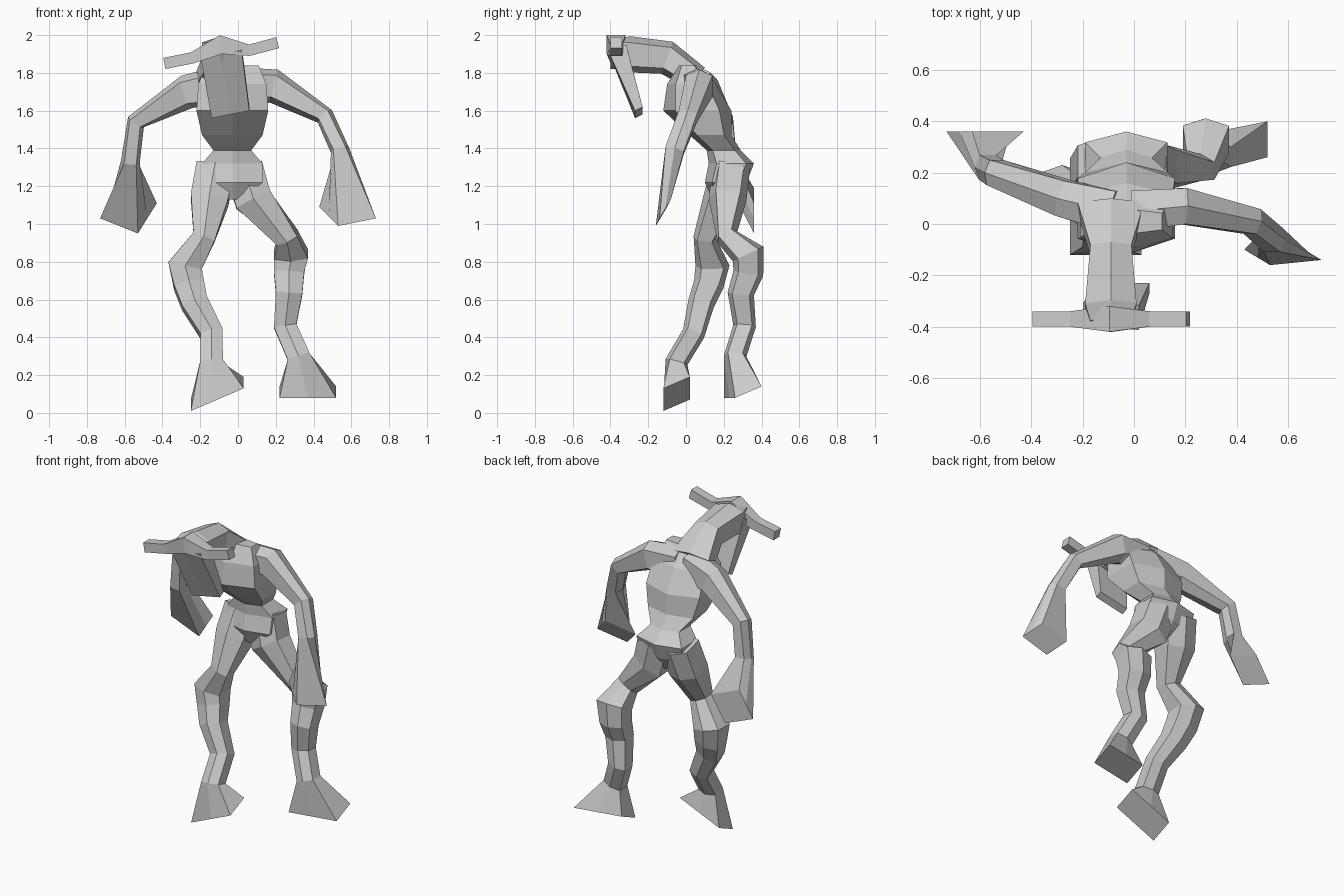
import bpy
import bmesh
from mathutils import Vector

cube = bpy.data.objects.get("Cube")
if cube:
    bpy.data.objects.remove(cube, do_unlink=True)

skin = bpy.data.materials.new("plain_grey")
skin.use_nodes = True
skin.diffuse_color = (0.6, 0.6, 0.6, 1)
skin.node_tree.nodes["Principled BSDF"].inputs["Base Color"].default_value = skin.diffuse_color

ACROSS, DEPTH, UP = Vector((1, 0, 0)), Vector((0, 1, 0)), Vector((0, 0, 1))


def add_ring(bm, centre, u, v, corner):
    """Six vertices: four corners plus a ridge point on two opposite sides."""
    return [bm.verts.new(centre + u * ridge + v * (flank * corner if ridge else flank))
            for flank in (-1, 1) for ridge in (flank, 0, -flank)]


def aligned(vector, reference):
    return vector if vector.dot(reference) > 0 else -vector


def loft(name, side, path, widths, depths, tip=None, corner=0.65, axis=None):
    """Faceted tube along a path; the optional tip is a flat box end made of
    a centre and two half axes. A fixed axis keeps all rings parallel."""
    centres = [Vector(point) for point in path]
    if tip:
        tip_centre, tip_u, tip_v = map(Vector, tip)
        centres.append(tip_centre)
    bm = bmesh.new()
    rings = []
    for i, centre in enumerate(centres):
        before = centres[max(i - 1, 0)]
        after = centres[min(i + 1, len(centres) - 1)]
        tangent = axis or ((centre - before).normalized() + (after - centre).normalized()).normalized()
        u = (side - tangent * side.dot(tangent)).normalized()
        v = tangent.cross(u)
        if i < len(path):
            rings.append(add_ring(bm, centre, u * widths[i], v * depths[i], corner))
        else:
            rings.append(add_ring(bm, centre, aligned(tip_u, u), aligned(tip_v, v), 1))
    for lower, upper in zip(rings, rings[1:]):
        for j in range(len(lower)):
            bm.faces.new((lower[j - 1], lower[j], upper[j], upper[j - 1]))
    bm.faces.new(rings[0])
    bm.faces.new(rings[-1])
    bmesh.ops.recalc_face_normals(bm, faces=bm.faces)
    mesh = bpy.data.meshes.new(name)
    bm.to_mesh(mesh)
    bm.free()
    mesh.materials.append(skin)
    bpy.context.collection.objects.link(bpy.data.objects.new(name, mesh))


def body_loft(name, centre_x, profile, axis=None):
    """Symmetric loft from a side profile of (y, z, half width, half depth)."""
    path = [(centre_x, y, z) for y, z, width, depth in profile]
    loft(name, ACROSS, path, [p[2] for p in profile], [p[3] for p in profile], axis=axis)


# Torso: hips, narrow waist, chest and hunched shoulders
body_loft("torso", -0.03, [
    (.2, 1.13, .04, .06),
    (.21, 1.22, .16, .11),
    (.24, 1.32, .16, .12),
    (.2, 1.39, .1, .09),
    (.13, 1.47, .16, .11),
    (.06, 1.6, .19, .18),
    (.03, 1.74, .18, .13),
    (.01, 1.84, .14, .05)], UP)

# Neck and head reaching forward
body_loft("neck_and_head", -0.09, [
    (.06, 1.77, .13, .07),
    (-.1, 1.88, .08, .09),
    (-.33, 1.9, .1, .1),
    (-.39, 1.94, .08, .04)])

# Legs from hip to ankle, each ending in a flared foot with a tilted sole
leg_radii = [.1, .1, .06, .09, .08, .07, .06, .06]
sole_slope = (0, .07, .03)
loft("left_leg", ACROSS, [
    (.03, .24, 1.3), (.08, .22, 1.13), (.26, .22, .93), (.28, .33, .84),
    (.27, .33, .74), (.27, .29, .63), (.25, .31, .46), (.32, .26, .3)],
    leg_radii, leg_radii, ((.37, .3, .11), (.15, .03, 0), sole_slope))
loft("right_leg", ACROSS, [
    (-.12, .24, 1.3), (-.15, .19, 1.13), (-.18, .1, .93), (-.28, .14, .78),
    (-.26, .12, .68), (-.23, .08, .58), (-.14, .04, .42), (-.14, -.05, .27)],
    leg_radii, leg_radii, ((-.11, -.05, .1), (.14, 0, .06), sole_slope))

# Arms from chest to wrist, each ending in a flared mitten hand
arm_widths = [.08, .07, .05, .05]
arm_depths = [.11, .09, .05, .05]
loft("left_arm", DEPTH, [
    (0, .05, 1.72), (.19, .07, 1.73), (.46, .01, 1.57), (.54, -.06, 1.39)],
    arm_widths, arm_depths, ((.58, -.12, 1.06), (-.05, .03, .05), (.1, .01, .02)))
loft("right_arm", DEPTH, [
    (-.08, .05, 1.73), (-.27, .1, 1.7), (-.54, .2, 1.54), (-.57, .22, 1.33)],
    arm_widths, arm_depths, ((-.58, .36, 1.07), (.05, 0, .08), (.1, 0, -.04)))

# Muzzle drooping from the front of the head
loft("muzzle", ACROSS, [(-.09, -.36, 1.92)], [.11], [.05],
     ((-.04, -.25, 1.59), (.1, 0, .02), (0, .02, .01)), corner=1)

# Crosswise horns, evenly spaced along one bar, thicker over the brow
horn_heights = [1.85, 1.88, 1.95, 1.92, 1.96]
horn_radii = [.03, .03, .05, .03, .03]
horn_path = [(-.39 + .15 * i, -.37, z) for i, z in enumerate(horn_heights)]
loft("horns", DEPTH, horn_path, horn_radii, horn_radii, corner=1)
